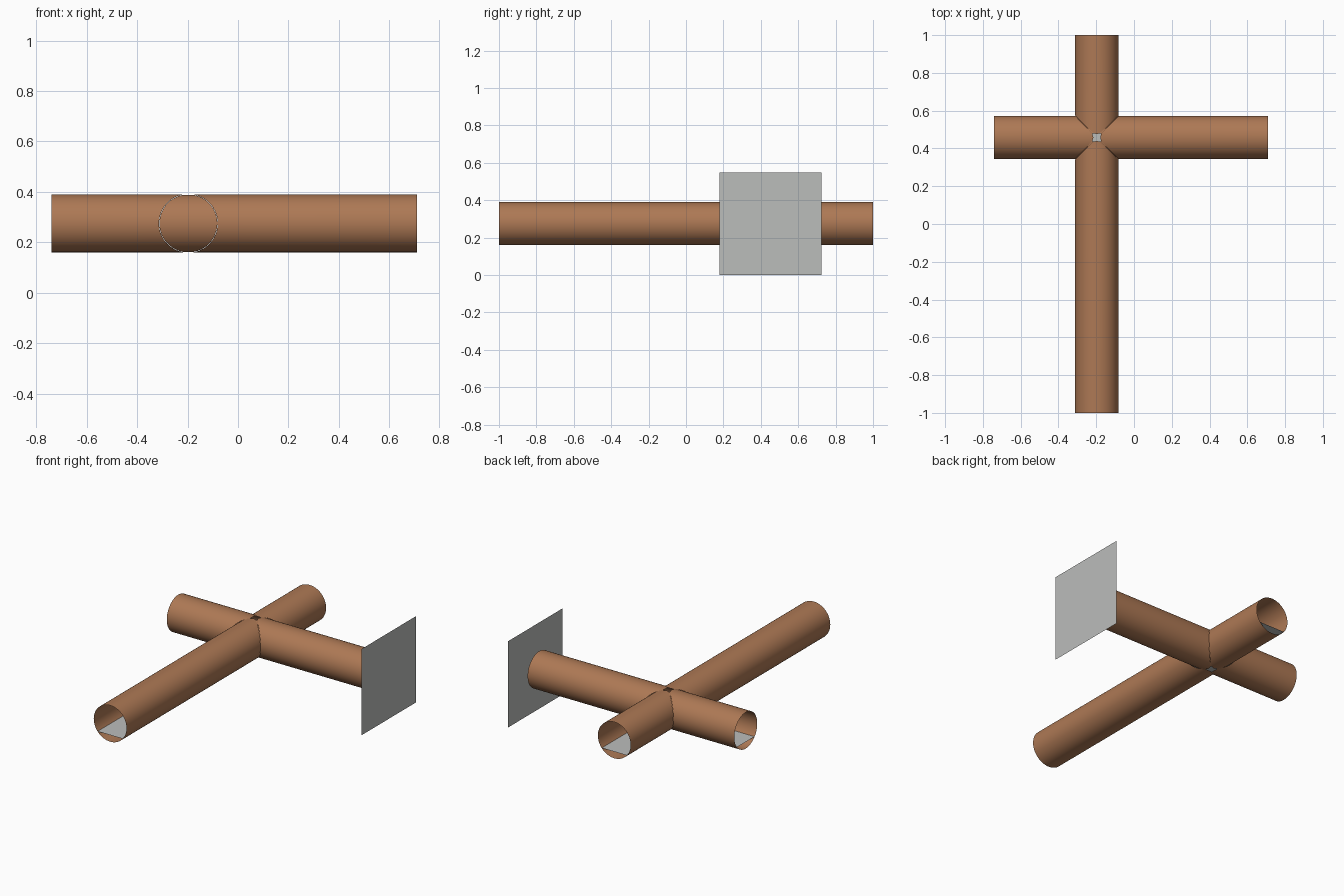
import bpy, bmesh, math
from mathutils import Vector

if "Cube" in bpy.data.objects:
    bpy.data.objects.remove(bpy.data.objects["Cube"], do_unlink=True)

CENTRE = Vector((-0.197, 0.458, 0.275))   # where the two tunnels cross
R, SIDES = 0.115, 64
FLOOR_DROP = 0.073
FLOOR_HALF = math.sqrt(R * R - FLOOR_DROP ** 2) - 0.001
X_AXIS, Y_AXIS = Vector((1, 0, 0)), Vector((0, 1, 0))


def material(name, colour):
    m = bpy.data.materials.new(name)
    m.use_nodes = True
    m.diffuse_color = colour
    m.node_tree.nodes["Principled BSDF"].inputs["Base Color"].default_value = colour
    return m


BROWN = material("clay_brown", (0.42, 0.19, 0.09, 1))
GREY = material("light_grey", (0.50, 0.51, 0.50, 1))


def finish(name, bm, mat, smooth=False):
    bmesh.ops.remove_doubles(bm, verts=bm.verts, dist=0.00001)
    mesh = bpy.data.meshes.new(name)
    bm.to_mesh(mesh)
    bm.free()
    mesh.materials.append(mat)
    for p in mesh.polygons:
        p.use_smooth = smooth
    obj = bpy.data.objects.new(name, mesh)
    bpy.context.collection.objects.link(obj)
    return obj


def tube(name, axis, start, end, keep=lambda s: True):
    """Open tube along axis; start and end give the reach for side offset s."""
    side = Vector((0, 0, 1)).cross(axis)
    bm = bmesh.new()
    for i in range(SIDES):
        quad = []
        for k in (i, i + 1):
            a = math.tau * k / SIDES
            s = R * math.cos(a)
            ring = CENTRE + side * s + Vector((0, 0, R * math.sin(a)))
            quad.append((s, ring + axis * start(s), ring + axis * end(s)))
        if all(keep(q[0]) for q in quad):
            pts = (quad[0][1], quad[0][2], quad[1][2], quad[1][1])
            f = bm.faces.new([bm.verts.new(p) for p in pts])
            f.normal_update()
            mid = f.calc_center_median() - CENTRE
            if f.normal.dot(mid - axis * mid.dot(axis)) < 0:
                f.normal_flip()
    return finish(name, bm, BROWN, True)


def plate(name, corners):
    bm = bmesh.new()
    bm.faces.new([bm.verts.new(p) for p in corners])
    return finish(name, bm, GREY)


def floor(name, axis, start, end):
    side = Vector((0, 0, 1)).cross(axis) * FLOOR_HALF
    base = CENTRE - Vector((0, 0, FLOOR_DROP))
    a, b = base + axis * start, base + axis * end
    plate(name, (a - side, a + side, b + side, b - side)[::-1])


# Four mitred tunnel arms with blunted tips, leaving a small star opening
mitre = lambda s: math.hypot(s, 0.018)
arms = {
    "front_tunnel": (-Y_AXIS, 1 + CENTRE.y),
    "back_tunnel": (Y_AXIS, 1 - CENTRE.y),
    "left_tunnel": (X_AXIS, 0.71 - CENTRE.x),
    "right_tunnel": (-X_AXIS, 0.74 + CENTRE.x),
}
for name, (axis, length) in arms.items():
    tube(name, axis, mitre, lambda s: length)
    floor(name.replace("tunnel", "floor"), axis, FLOOR_HALF, length)

# Walls that carry on through the crossing, inside the junction
for name, axis in (("cross_wall", X_AXIS), ("long_wall", Y_AXIS)):
    tube(name, axis, lambda s: -abs(s), lambda s: abs(s), lambda s: abs(s) > 0.02)

floor("junction_floor", X_AXIS, -FLOOR_HALF, FLOOR_HALF)

# Upright panel beyond the left end
plate("end_panel", [(0.74, y, z) for y, z in
                    ((0.18, 0), (0.725, 0), (0.725, 0.547), (0.18, 0.547))])
